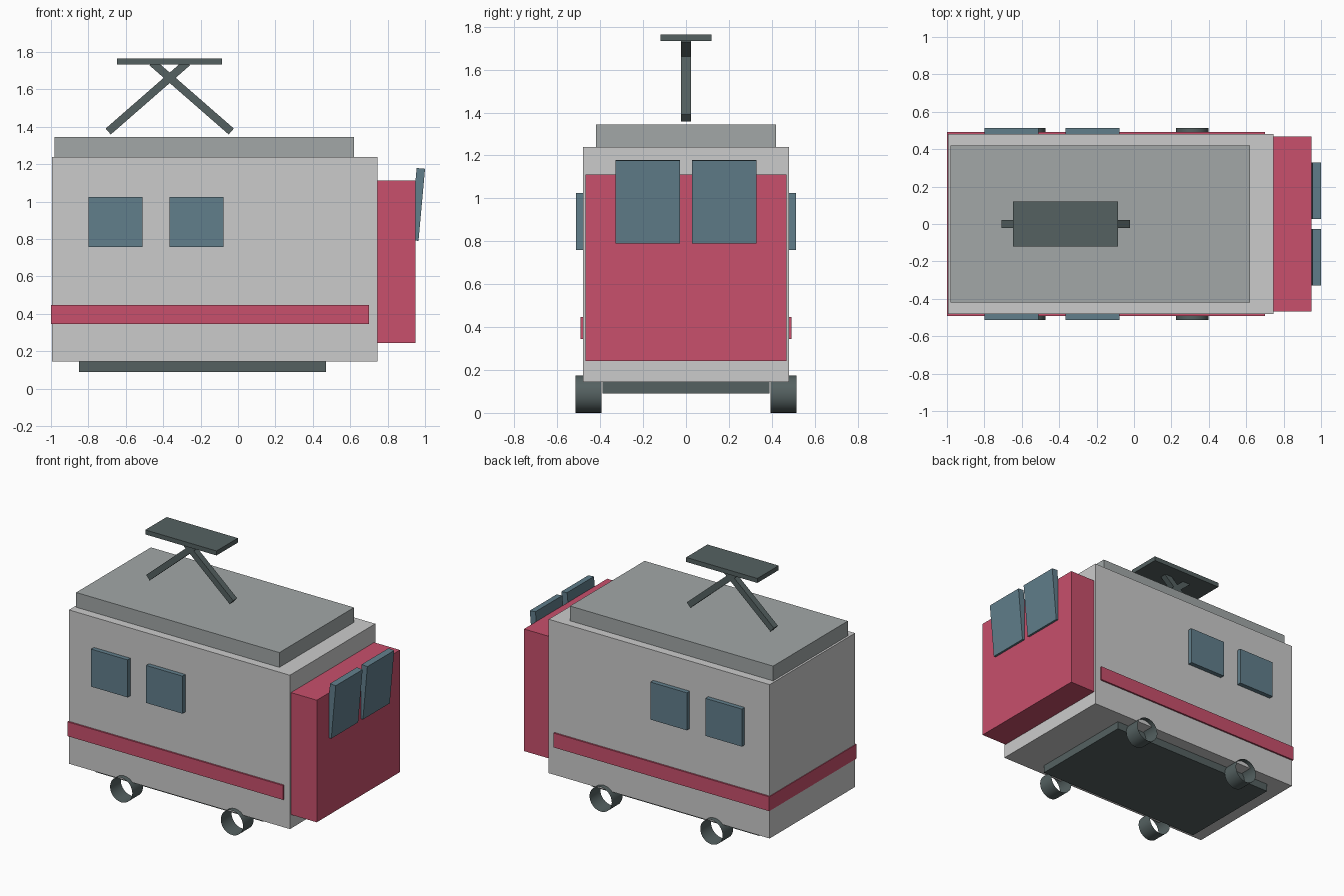
import bpy
from math import atan2, hypot, radians

if "Cube" in bpy.data.objects:
    bpy.data.objects.remove(bpy.data.objects["Cube"])


def material(name, rgb):
    m = bpy.data.materials.new(name)
    m.diffuse_color = (*rgb, 1)
    m.use_nodes = True
    m.node_tree.nodes["Principled BSDF"].inputs["Base Color"].default_value = m.diffuse_color
    return m


RED = material("red_paint", (0.58, 0.08, 0.15))
GLASS = material("window_glass", (0.12, 0.21, 0.26))
DARK = material("dark_metal", (0.09, 0.12, 0.12))
ROOF = material("roof_grey", (0.36, 0.39, 0.39))


def block(name, center, size, mat=None, tilt=0):
    bpy.ops.mesh.primitive_cube_add(size=1, location=center, rotation=(0, tilt, 0))
    o = bpy.context.object
    o.name = name
    o.scale = size
    bpy.ops.object.transform_apply(location=False, rotation=False, scale=True)
    if mat:
        o.data.materials.append(mat)
    return o


def box(name, x, y, z, mat=None):
    spans = (x, y, z)
    return block(name, [(a + b) / 2 for a, b in spans], [b - a for a, b in spans], mat)


# Car body, roof step, nose and underframe
box("body", (-0.995, 0.745), (-0.48, 0.48), (0.145, 1.24))
box("roof", (-0.98, 0.62), (-0.42, 0.42), (1.24, 1.345), ROOF)
box("nose", (0.745, 0.948), (-0.468, 0.468), (0.243, 1.112), RED)
box("underframe", (-0.85, 0.47), (-0.39, 0.39), (0.09, 0.145), DARK)

# Stripe wrapping both sides and the back
box("stripe", (-1.0, 0.70), (-0.492, 0.492), (0.345, 0.447), RED)

for side, s in (("right", -1), ("left", 1)):
    # Side windows
    for i, x in enumerate((-0.655, -0.222)):
        block(f"{side}_window_{i + 1}", (x, s * 0.49, 0.892), (0.287, 0.044, 0.267), GLASS)

    # Tilted windscreen panes
    block(f"{side}_windscreen", (0.96, s * 0.178, 0.985), (0.045, 0.302, 0.387),
          GLASS, radians(5.2))

    # Wheels: open rings
    for end, x in (("rear", -0.56), ("front", 0.312)):
        bpy.ops.mesh.primitive_cylinder_add(
            vertices=32, radius=0.0875, depth=0.12, end_fill_type='NOTHING',
            location=(x, s * 0.454, 0.0875), rotation=(radians(90), 0, 0))
        wheel = bpy.context.object
        wheel.name = f"{end}_{side}_wheel"
        wheel.data.materials.append(DARK)
        bpy.ops.object.shade_smooth_by_angle()

# Pantograph: two crossed arms and a contact plate
for name, a, b in (("rear_arm", (-0.694, 1.375), (-0.27, 1.745)),
                   ("front_arm", (-0.036, 1.375), (-0.46, 1.745))):
    dx, dz = b[0] - a[0], b[1] - a[1]
    block("pantograph_" + name, ((a[0] + b[0]) / 2, 0, (a[1] + b[1]) / 2),
          (hypot(dx, dz), 0.045, 0.042), DARK, -atan2(dz, dx))
box("pantograph_plate", (-0.646, -0.085), (-0.12, 0.12), (1.733, 1.765), DARK)
